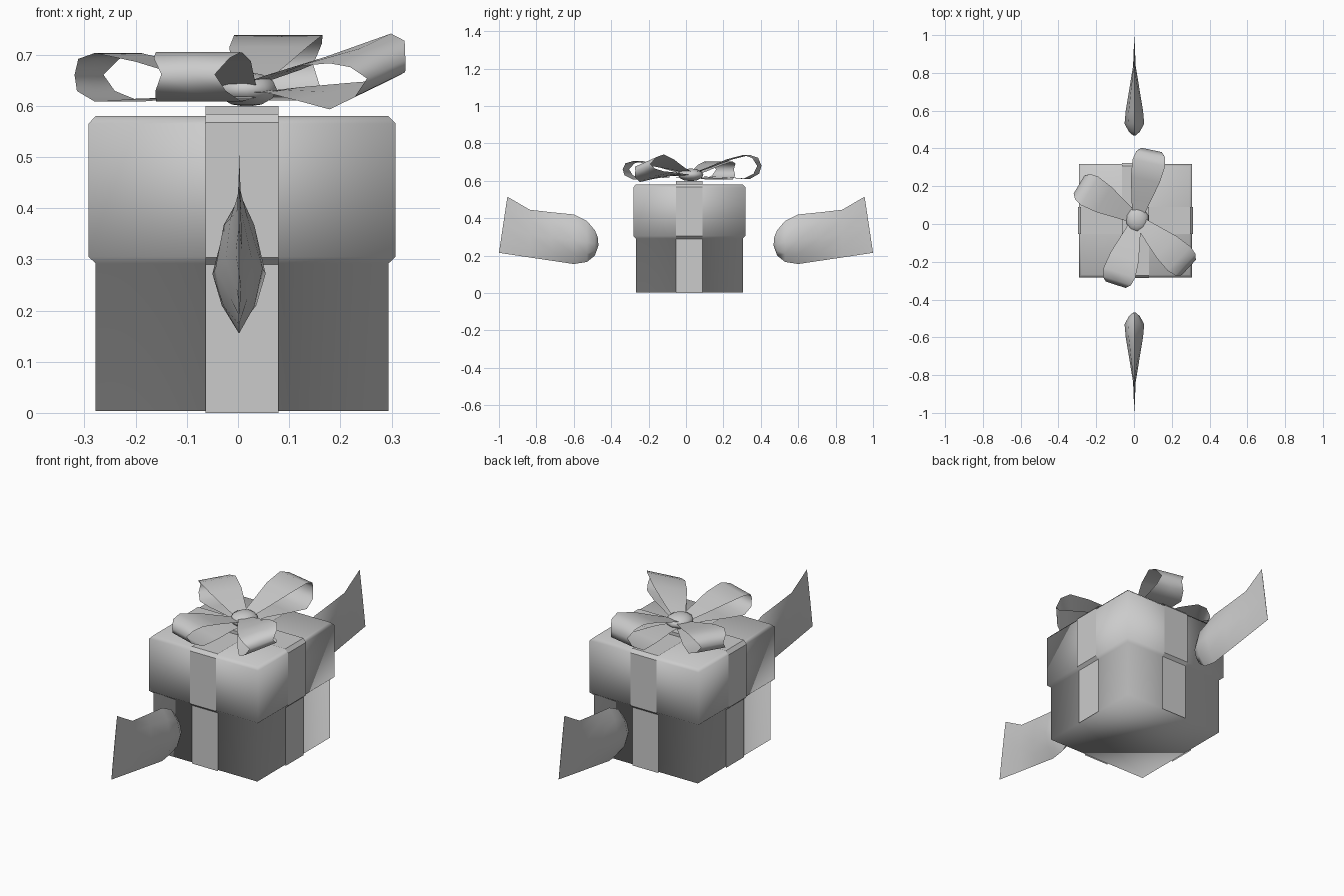
import bpy, bmesh, math
from mathutils import Vector

if "Cube" in bpy.data.objects:
    bpy.data.objects.remove(bpy.data.objects["Cube"])

CX, CY = 0.008, 0.018   # centre of the gift box

grey = bpy.data.materials.new("grey")
grey.diffuse_color = (0.6, 0.6, 0.6, 1)
grey.use_nodes = True
grey.node_tree.nodes["Principled BSDF"].inputs["Base Color"].default_value = grey.diffuse_color


def loft(name, rings, closed_ring=True, closed_path=False, caps=False, smooth=True, angle=None):
    """Skin a list of equally long point rings."""
    bm = bmesh.new()
    vs = [[bm.verts.new(p) for p in ring] for ring in rings]
    n, m = len(rings), len(rings[0])
    for i in range(n if closed_path else n - 1):
        a, b = vs[i], vs[(i + 1) % n]
        for j in range(m if closed_ring else m - 1):
            k = (j + 1) % m
            bm.faces.new((a[j], a[k], b[k], b[j]))
    if caps:
        bm.faces.new(vs[0][::-1])
        bm.faces.new(vs[-1])
    bmesh.ops.recalc_face_normals(bm, faces=bm.faces)
    me = bpy.data.meshes.new(name)
    bm.to_mesh(me)
    bm.free()
    ob = bpy.data.objects.new(name, me)
    bpy.context.collection.objects.link(ob)
    me.materials.append(grey)
    for p in me.polygons:
        p.use_smooth = smooth
    if angle:
        bpy.ops.object.select_all(action='DESELECT')
        bpy.context.view_layer.objects.active = ob
        ob.select_set(True)
        bpy.ops.object.shade_smooth_by_angle(angle=math.radians(angle))
    return ob


# Box body and overhanging lid, one soft-shaded skin
square = ((-1, -1), (1, -1), (1, 1), (-1, 1))
levels = ((0.286, 0.004), (0.286, 0.292), (0.300, 0.305), (0.300, 0.565), (0.286, 0.580))
loft("gift_box", [[(CX + sx * h, CY + sy * h, z) for sx, sy in square] for h, z in levels], caps=True)

# Two ribbons folded over the box, following its step
half = ((0.290, 0.0), (0.290, 0.290), (0.305, 0.304), (0.305, 0.567), (0.290, 0.584))
path = [(-h, z) for h, z in half] + [(h, z) for h, z in reversed(half)]
w = 0.0715
loft("ribbon_front_back", [[(CX - w, CY + d, z), (CX + w, CY + d, z)] for d, z in path],
     closed_ring=False, angle=30)
loft("ribbon_left_right", [[(CX + d, CY - w, z), (CX + d, CY + w, z)] for d, z in path],
     closed_ring=False, angle=30)

# Raised pad where the ribbons cross
loft("ribbon_crossing", [[(CX + sx * w, CY + sy * w, z) for sx, sy in square] for z in (0.58, 0.6)],
     caps=True, smooth=False)

# Bow loops: distance, relative height, half width along the band
band = ((0.02, 0.25, 0.030), (0.10, 0.48, 0.050), (0.21, 0.82, 0.078), (0.30, 1.0, 0.088),
        (0.345, 0.88, 0.078), (0.368, 0.55, 0.055), (0.352, 0.22, 0.072), (0.30, 0.0, 0.088),
        (0.21, 0.06, 0.078), (0.10, 0.10, 0.050), (0.02, 0.06, 0.030))
# direction, length factor, base z, height, roll slope
loops = (("back", 78, 1.02, 0.610, 0.128, 0.0),
         ("left", 149, 0.97, 0.608, 0.095, 0.0),
         ("front", -108, 0.99, 0.608, 0.097, 0.0),
         ("right", -43, 1.02, 0.622, 0.090, 0.33))
for name, deg, scale, z0, height, roll in loops:
    a = math.radians(deg)
    out = Vector((math.cos(a), math.sin(a), 0))
    side = Vector((-math.sin(a), math.cos(a), 0))
    rings = []
    for r, hz, hw in band:
        ring = []
        for s in (-1, 0, 1):
            p = Vector((0.015, 0.025, z0 + hz * height)) + out * r * scale + side * s * hw
            p.z += roll * s * hw * min(1, r / 0.3)
            ring.append(p)
        rings.append(ring)
    loft("bow_loop_" + name, rings, closed_ring=False, angle=80)

# Knot in the middle of the bow
bpy.ops.mesh.primitive_uv_sphere_add(segments=10, ring_count=6, radius=1, location=(0.017, 0.025, 0.632))
knot = bpy.context.object
knot.name = "bow_knot"
knot.scale = (0.062, 0.068, 0.034)
knot.data.materials.append(grey)
bpy.ops.object.shade_smooth()

# Floating mitten arms: y at bottom, y at top, bottom z, top z, half thickness
stations = ((0.468, 0.472, 0.255, 0.300, 0.008), (0.487, 0.487, 0.200, 0.335, 0.028),
            (0.530, 0.530, 0.166, 0.386, 0.052), (0.600, 0.600, 0.155, 0.420, 0.046),
            (0.720, 0.720, 0.173, 0.432, 0.026), (0.835, 0.835, 0.190, 0.445, 0.007),
            (1.000, 0.955, 0.215, 0.515, 0.001))
lens = ((0, 0), (0.65, 0.2), (1, 0.48), (0.65, 0.8), (0, 1), (-0.65, 0.8), (-1, 0.48), (-0.65, 0.2))
for name, sy in (("front", -1), ("back", 1)):
    rings = [[(0.002 + u * t, sy * (yb + (yt - yb) * v), zb + (zt - zb) * v) for u, v in lens]
             for yb, yt, zb, zt, t in stations]
    loft("arm_" + name, rings, caps=True, angle=60)
